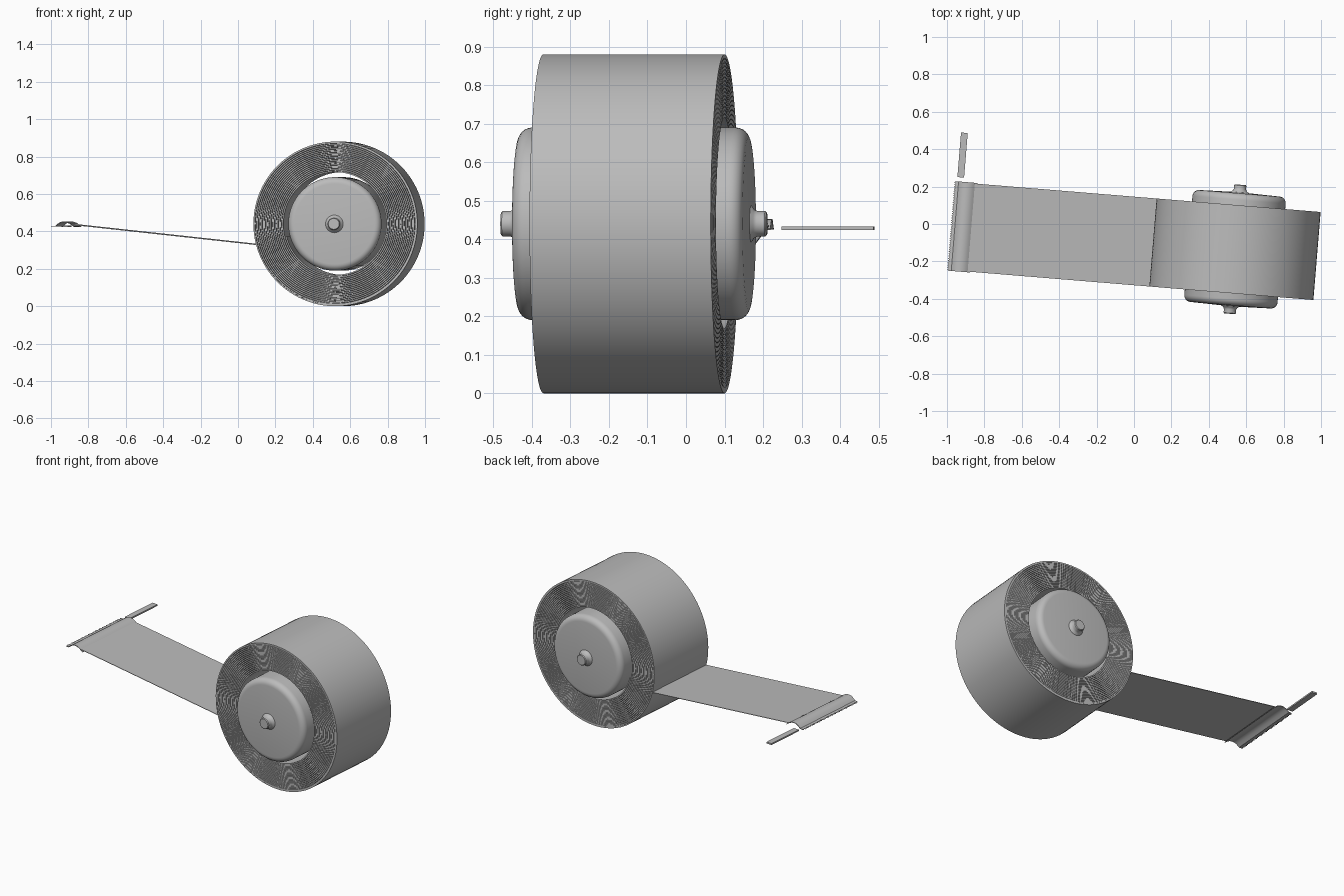
import bpy, bmesh, math
from mathutils import Vector

if "Cube" in bpy.data.objects:
    bpy.data.objects.remove(bpy.data.objects["Cube"])

CENTRE = (0.54, -0.135, 0.44)   # middle of the roll
TURN = math.radians(-4.7)
R_OUT, R_IN, HALF = 0.44, 0.268, 0.236

grey = bpy.data.materials.new("plain_grey")
grey.use_nodes = True
grey.diffuse_color = (0.5, 0.5, 0.5, 1)
grey.node_tree.nodes["Principled BSDF"].inputs["Base Color"].default_value = (0.5, 0.5, 0.5, 1)


def finish(name, bm, angle=30):
    """Turn a bmesh in roll space into a placed, shaded object."""
    bmesh.ops.remove_doubles(bm, verts=bm.verts, dist=0.00001)
    bmesh.ops.recalc_face_normals(bm, faces=bm.faces)
    mesh = bpy.data.meshes.new(name)
    bm.to_mesh(mesh)
    bm.free()
    mesh.materials.append(grey)
    obj = bpy.data.objects.new(name, mesh)
    bpy.context.collection.objects.link(obj)
    obj.location = CENTRE
    obj.rotation_euler.z = TURN
    bpy.ops.object.select_all(action='DESELECT')
    obj.select_set(True)
    bpy.context.view_layer.objects.active = obj
    bpy.ops.object.shade_smooth_by_angle(angle=math.radians(angle))
    return obj


def ribbon(name, path, thick, y0, y1):
    """Sheet of even thickness following an x-z path."""
    bm = bmesh.new()
    pts = [Vector(p) for p in path]
    rings = []
    for i, p in enumerate(pts):
        d = (pts[min(i + 1, len(pts) - 1)] - pts[max(i - 1, 0)]).normalized()
        n = Vector((-d.y, d.x)) * thick / 2
        a, b = p + n, p - n
        rings.append([bm.verts.new((q.x, y, q.y))
                      for q, y in ((a, y0), (a, y1), (b, y1), (b, y0))])
    for r, s in zip(rings, rings[1:]):
        for k in range(4):
            bm.faces.new((r[k], r[(k + 1) % 4], s[(k + 1) % 4], s[k]))
    bm.faces.new(rings[0])
    bm.faces.new(rings[-1])
    return finish(name, bm)


def lathe(name, profile, steps=96):
    """Spin a (radius, y) half profile about y, mirrored to both ends."""
    full = profile + [(r, -y) for r, y in reversed(profile)]
    bm = bmesh.new()
    vs = [bm.verts.new((r, y, 0)) for r, y in full]
    es = [bm.edges.new(pair) for pair in zip(vs, vs[1:])]
    bmesh.ops.spin(bm, geom=vs + es, cent=(0, 0, 0), axis=(0, 1, 0),
                   angle=math.tau, steps=steps)
    return finish(name, bm, 35)


# Wound layers, ending where the loose sheet leaves the roll
TURNS, SEG = 18, 96
pitch = (R_OUT - R_IN) / TURNS
thick = pitch * 0.8
end_angle = math.radians(194.5)
spiral = []
for i in range(TURNS * SEG + 1):
    back = TURNS - i / SEG
    r = R_OUT - thick / 2 - max(back - 1, 0) * pitch
    a = end_angle - back * math.tau
    spiral.append((r * math.cos(a), r * math.sin(a)))
ribbon("wound_roll", spiral, thick, -HALF, HALF)

# Loose sheet running to the cutter
ribbon("loose_sheet", [(-0.42, -0.112), (-1.415, -0.004)], 0.003, -HALF, HALF)

# Hub with rounded rims and a slightly raised face
rim = [(0.25 - 0.035 * (1 - math.cos(t)), 0.265 + 0.035 * math.sin(t))
       for t in (math.radians(15 * k) for k in range(7))]
lathe("hub", [(0, 0.306)] + rim[::-1])

# Axle pin with flared bases
lathe("axle_pin", [(0, 0.346), (0.029, 0.346), (0.033, 0.342), (0.033, 0.322),
                   (0.037, 0.313), (0.046, 0.307), (0.05, 0.30)], 48)

# Arched cutter bar with a flat lip
arch = [(-1.518, -0.013), (-1.502, -0.012), (-1.495, -0.006), (-1.485, 0.002),
        (-1.472, 0.009), (-1.457, 0.011), (-1.440, 0.009), (-1.425, 0.002),
        (-1.412, -0.007), (-1.402, -0.014)]
ribbon("cutter_bar", arch, 0.004, -0.24, 0.24)

# Saw teeth along the lip
bm = bmesh.new()
COUNT = 40
w = 0.48 / COUNT
for i in range(COUNT):
    y = -0.24 + i * w
    lo, hi = [[bm.verts.new((x, yy, z)) for x, yy in
               ((-1.517, y), (-1.526, y + w / 2), (-1.517, y + w))]
              for z in (-0.015, -0.011)]
    bm.faces.new(lo)
    bm.faces.new(hi)
    for k in range(3):
        bm.faces.new((lo[k], lo[(k + 1) % 3], hi[(k + 1) % 3], hi[k]))
finish("cutter_teeth", bm)

# Separate flat slider beyond the cutter
ribbon("slider_strip", [(-1.511, -0.012), (-1.475, -0.012)], 0.009, 0.263, 0.502)
